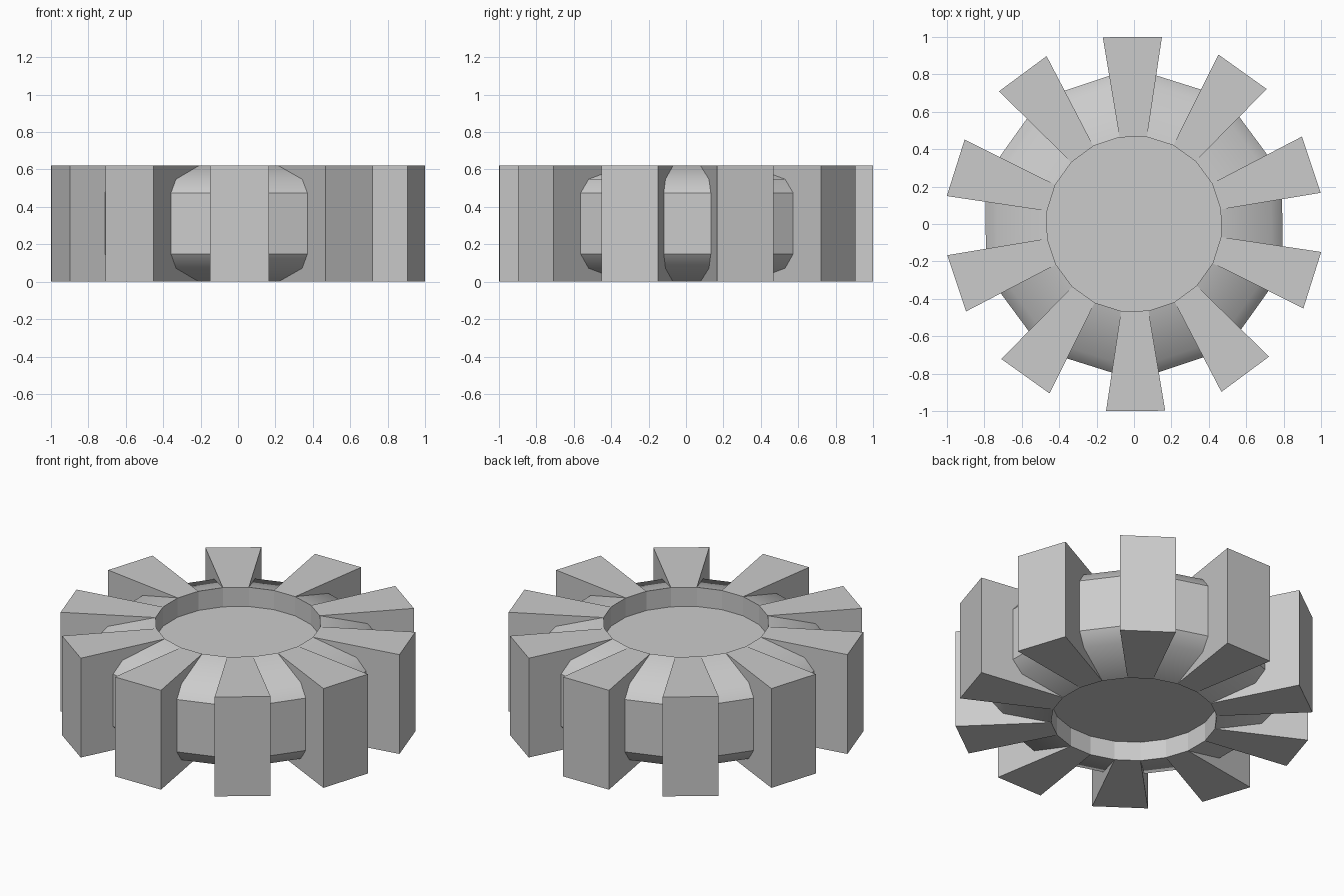
import bpy, bmesh
from math import cos, sin, radians

if "Cube" in bpy.data.objects:
    bpy.data.objects.remove(bpy.data.objects["Cube"])

SIDES = 20          # ten teeth alternating with ten gaps
START = 81.5        # angle of the first corner, in degrees
R_IN, R_OUT = 0.47, 1.012
HEIGHT, RECESS = 0.62, 0.12

# Rounded gap profile (radius, height) from top rim to bottom rim
gap = [(R_IN, HEIGHT), (0.743, 0.548), (0.803, 0.475),
       (0.803, 0.148), (0.743, 0.072), (R_IN, 0.0)]
tooth = [(R_IN, HEIGHT), (R_OUT, HEIGHT), (R_OUT, 0.0), (R_IN, 0.0)]
bore = [(R_IN, HEIGHT), (R_IN, HEIGHT - RECESS)]
bore_low = [(R_IN, RECESS), (R_IN, 0.0)]

bm = bmesh.new()
cache = {}


def vert(i, p):
    """Shared vertex of profile point p at corner i."""
    i %= SIDES
    key = (i, p)
    if key not in cache:
        a = radians(START + i * 360 / SIDES)
        cache[key] = bm.verts.new((p[0] * cos(a), p[0] * sin(a), p[1]))
    return cache[key]


def sweep(i, profile):
    """Faces joining a profile from corner i to corner i + 1."""
    return [bm.faces.new((vert(i, p), vert(i, q), vert(i + 1, q), vert(i + 1, p)))
            for p, q in zip(profile, profile[1:])]


for i in range(SIDES):
    if i % 2 == 0:
        sweep(i, tooth)
    else:
        # Soft bevels above and below the flat outer band
        for n, f in enumerate(sweep(i, gap)):
            f.smooth = n != 2
    # Tooth flank, left exposed above, outside and below the gap profile
    bm.faces.new([vert(i, p) for p in gap + tooth[2:0:-1]])
    # Recess walls
    sweep(i, bore)
    sweep(i, bore_low)

# Recessed hub floors
for p in (bore[1], bore_low[0]):
    bm.faces.new([vert(i, p) for i in range(SIDES)])

bmesh.ops.recalc_face_normals(bm, faces=bm.faces)
mesh = bpy.data.meshes.new("toothed_wheel")
bm.to_mesh(mesh)
bm.free()
wheel = bpy.data.objects.new("toothed_wheel", mesh)
bpy.context.collection.objects.link(wheel)
